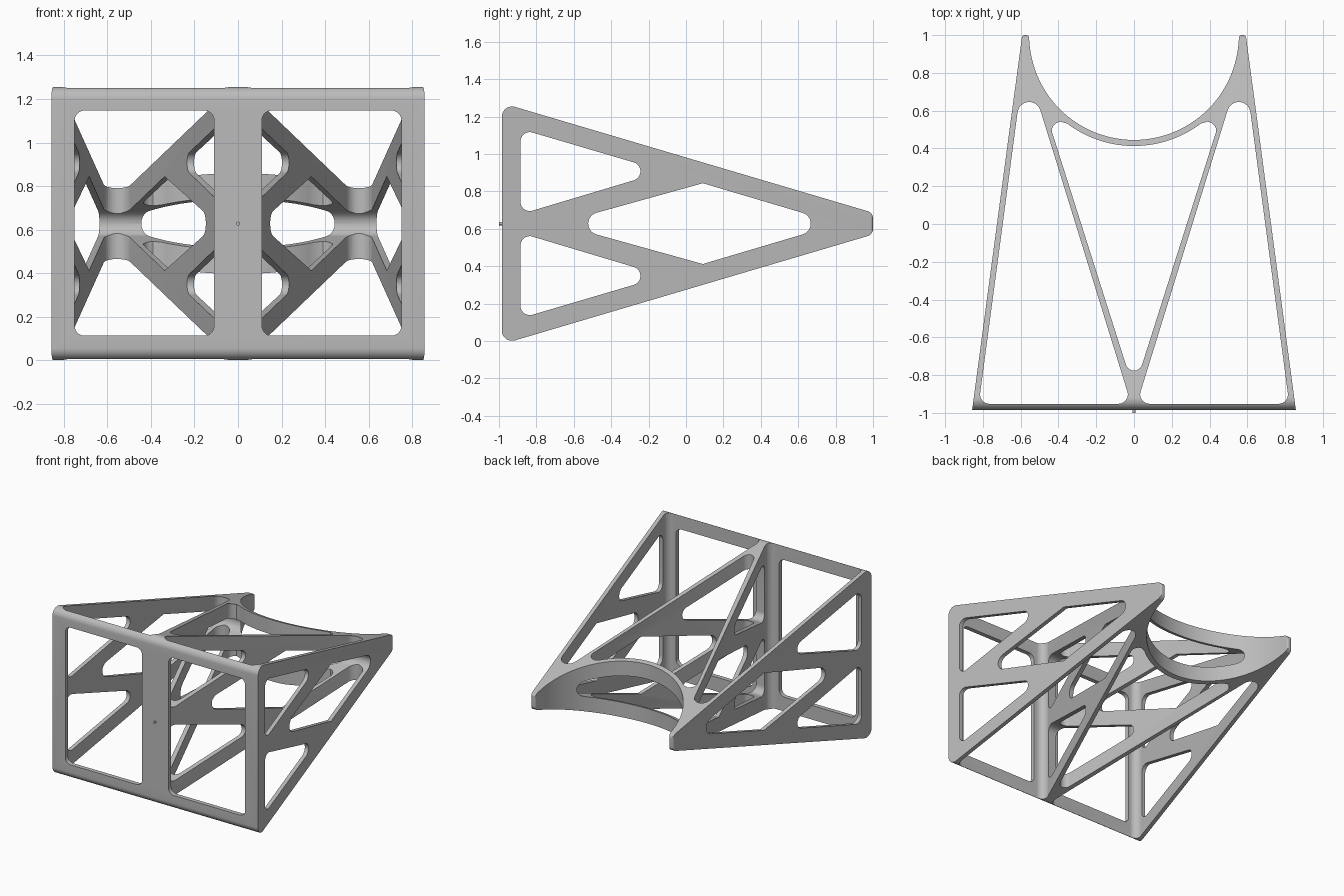
import bpy, bmesh, math
from mathutils import Vector

cube = bpy.data.objects.get("Cube")
if cube:
    bpy.data.objects.remove(cube, do_unlink=True)

grey = bpy.data.materials.new("plain grey")
grey.use_nodes = True
GREY = (0.5, 0.5, 0.5, 1)
grey.diffuse_color = GREY
grey.node_tree.nodes["Principled BSDF"].inputs["Base Color"].default_value = GREY

MID = 0.628          # height of the horizontal symmetry plane


def rounded(corners, radii, steps=10):
    """Polygon outline with a fillet at each corner (radius 0 keeps it sharp)."""
    pts, n = [], len(corners)
    for i, r in enumerate(radii):
        p = Vector(corners[i])
        if r == 0:
            pts.append(p)
            continue
        a = (Vector(corners[i - 1]) - p).normalized()
        b = (Vector(corners[(i + 1) % n]) - p).normalized()
        half = a.angle(b) / 2
        centre = p + (a + b).normalized() * r / math.sin(half)
        start = p + a * r / math.tan(half) - centre
        end = p + b * r / math.tan(half) - centre
        sweep = start.angle(end)
        for k in range(steps + 1):
            t = k / steps
            pts.append(centre + (start * math.sin((1 - t) * sweep)
                                 + end * math.sin(t * sweep)) / math.sin(sweep))
    return pts


def prism(name, outline, axis, low, high):
    """Extrude a 2D outline along the given axis."""
    place = {"x": lambda u, v, w: (w, u, v),
             "y": lambda u, v, w: (u, w, v),
             "z": lambda u, v, w: (u, v, w)}[axis]
    bm = bmesh.new()
    rings = [[bm.verts.new(place(p[0], p[1], w)) for p in outline] for w in (low, high)]
    bm.faces.new(rings[0])
    bm.faces.new(rings[1])
    for i in range(len(outline)):
        bm.faces.new((rings[0][i - 1], rings[0][i], rings[1][i], rings[1][i - 1]))
    bmesh.ops.recalc_face_normals(bm, faces=bm.faces)
    mesh = bpy.data.meshes.new(name)
    bm.to_mesh(mesh)
    bm.free()
    mesh.materials.append(grey)
    obj = bpy.data.objects.new(name, mesh)
    bpy.context.collection.objects.link(obj)
    return obj


def mirror_u(points):
    return [(-u, v) for u, v in points]


def mirror_v(points):
    return [(u, 2 * MID - v) for u, v in points]


def arc(radius, limit, steps):
    """Lower circular arc around the scoop centre, running from +x to -x."""
    angles = [limit * (1 - 2 * k / steps) for k in range(steps + 1)]
    return [(radius * math.sin(a), 1 - radius * math.cos(a)) for a in angles]


# Plan outline: tapered block with a round scoop at the back
tip = rounded([(0.857, -0.985), (0.592, 1.0), (0.557, 1.0), (0.553, 0.95)],
              [0, 0.016, 0.014, 0])
tip = [tuple(p) for p in tip[:-1]]
scoop = arc(0.555, math.radians(85), 48)
frame = prism("bracket_frame", tip + scoop + mirror_u(tip)[::-1], "z", -0.2, 1.5)

cutters = []


def cutter(op, *args):
    obj = prism(*args)
    obj.hide_render = True
    cutters.append(obj)
    mod = frame.modifiers.new(obj.name, "BOOLEAN")
    mod.operation, mod.object, mod.solver = op, obj, "EXACT"


# Side wedge outline
wedge = [(-0.985, MID - 0.645), (-0.985, MID + 0.645), (1, MID + 0.058), (1, MID - 0.058)]
cutter("INTERSECT", "wedge_shape", rounded(wedge, [0.055, 0.055, 0.04, 0.04]), "x", -1.2, 1.2)

# Side openings: two triangles and a diamond
triangle = [(-0.885, 1.134), (-0.885, 0.678), (-0.118, 0.908)]
for name, pts in (("upper", triangle), ("lower", mirror_v(triangle))):
    cutter("DIFFERENCE", name + "_side_opening", rounded(pts, [0.05] * 3), "x", -1.3, 1.3)
diamond = [(-0.687, MID), (0.09, MID + 0.216), (0.818, MID), (0.09, MID - 0.216)]
cutter("DIFFERENCE", "diamond_opening", rounded(diamond, [0.06, 0, 0.06, 0]), "x", -1.3, 1.3)

# Vertical openings: left and right bays, and the middle bay behind the scoop
bay = [(0.822, -0.952), (0.579, 0.872), (0.015, -0.952)]
window = [(0.11, 0.113), (0.75, 0.113), (0.75, 1.147), (0.11, 1.147)]
for name, flip in (("left", list), ("right", mirror_u)):
    cutter("DIFFERENCE", name + "_bay", rounded(flip(bay), [0.05, 0.062, 0.05]), "z", -0.3, 1.6)
    cutter("DIFFERENCE", name + "_window", rounded(flip(window), [0.045] * 4), "y", -1.2, -0.93)
corner = [(0.435, 0.49), (0.433, 0.508), (0.425, 0.522), (0.41, 0.535), (0.39, 0.542)]
point = [tuple(p) for p in rounded([(0.435, 0.49), (0, -0.88), (-0.435, 0.49)], [0, 0.045, 0])]
middle = corner + arc(0.587, math.radians(37), 24) + mirror_u(corner)[::-1] + point[::-1][1:-1]
cutter("DIFFERENCE", "middle_bay", middle, "z", -0.3, 1.6)

# Bake the cuts and drop the helpers
bpy.context.view_layer.update()
graph = bpy.context.evaluated_depsgraph_get()
baked = bpy.data.meshes.new_from_object(frame.evaluated_get(graph))
frame.modifiers.clear()
frame.data = baked
for obj in cutters:
    bpy.data.objects.remove(obj, do_unlink=True)
baked.materials.clear()
baked.materials.append(grey)
for face in baked.polygons:
    face.material_index = 0

# Small locating pin on the front
circle = [(0.009 * math.cos(k * math.tau / 16), MID + 0.009 * math.sin(k * math.tau / 16))
          for k in range(16)]
pin = prism("front_pin", circle, "y", -1.0, -0.97)

for obj in (frame, pin):
    bpy.ops.object.select_all(action="DESELECT")
    obj.select_set(True)
    bpy.context.view_layer.objects.active = obj
    bpy.ops.object.shade_smooth_by_angle(angle=math.radians(30))
